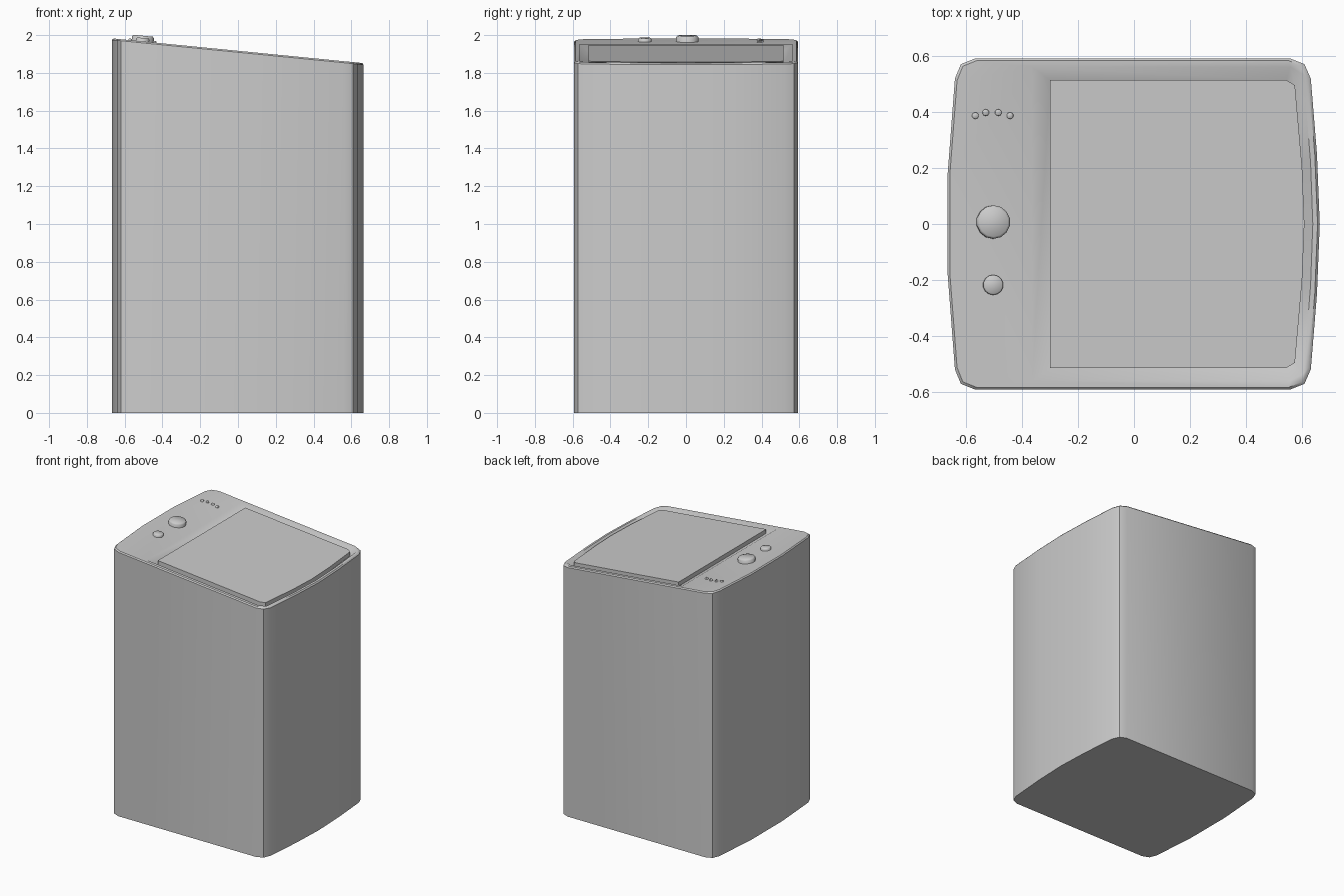
import bpy, bmesh, math
from mathutils import Matrix

if "Cube" in bpy.data.objects:
    bpy.data.objects.remove(bpy.data.objects["Cube"])

SLOPE = 0.0985


def top_z(x):
    return 1.917 - SLOPE * x


def mirror_loop(half):
    """Closed outline from a half profile with y >= 0."""
    return half + [(x, -y) for x, y in reversed(half) if y > 0]


def finish(bm, name, angle):
    bmesh.ops.recalc_face_normals(bm, faces=bm.faces)
    me = bpy.data.meshes.new(name)
    bm.to_mesh(me)
    bm.free()
    ob = bpy.data.objects.new(name, me)
    bpy.context.collection.objects.link(ob)
    bpy.ops.object.select_all(action='DESELECT')
    ob.select_set(True)
    bpy.context.view_layer.objects.active = ob
    bpy.ops.object.shade_smooth_by_angle(angle=math.radians(angle))
    return ob


def ring(bm, pts, drop):
    """Outline laid on the sloping top plane, lowered by drop (None = floor)."""
    return [bm.verts.new((x, y, 0 if drop is None else top_z(x) - drop)) for x, y in pts]


def skin(bm, a, b):
    n = len(a)
    for i in range(n):
        j = (i + 1) % n
        bm.faces.new((a[i], a[j], b[j], b[i]))


def loop_edges(bm, r):
    edges = []
    for i in range(len(r)):
        pair = (r[i], r[(i + 1) % len(r)])
        edges.append(bm.edges.get(pair) or bm.edges.new(pair))
    return edges


outline = mirror_loop([(-0.667, 0.18), (-0.641, 0.52), (-0.62, 0.572), (-0.57, 0.592),
                       (0.56, 0.592), (0.61, 0.572), (0.633, 0.52), (0.655, 0.25), (0.665, 0)])
recess = mirror_loop([(-0.365, 0.562), (0.56, 0.562), (0.607, 0.535), (0.632, 0.22), (0.64, 0)])
lid_pts = mirror_loop([(-0.3, 0.515), (0.545, 0.515), (0.576, 0.497), (0.602, 0.2), (0.61, 0)])

# Cabinet: walls, softened rim, sloping top and recess for the lid
bm = bmesh.new()
floor = ring(bm, outline, None)
wall_top = ring(bm, outline, 0.008)
rim = ring(bm, [(x * 0.988, y * 0.988) for x, y in outline], 0)
rec_top = ring(bm, recess, 0)
rec_low = ring(bm, lid_pts, 0.032)
bm.faces.new(floor)
skin(bm, floor, wall_top)
skin(bm, wall_top, rim)
skin(bm, rec_top, rec_low)
bm.faces.new(rec_low)
bmesh.ops.triangle_fill(bm, use_beauty=True, use_dissolve=False,
                        edges=loop_edges(bm, rim) + loop_edges(bm, rec_top))
finish(bm, "cabinet", 40)

# Lid: thin slab flush with the rim
bm = bmesh.new()
low = ring(bm, lid_pts, 0.031)
high = ring(bm, lid_pts, 0.0)
bm.faces.new(low)
bm.faces.new(high)
skin(bm, low, high)
finish(bm, "lid", 30)


# Controls: low cylinders with a chamfered top, tilted with the panel
def control(name, x, y, r, h, sides):
    bm = bmesh.new()
    bmesh.ops.create_cone(bm, cap_ends=True, segments=sides, radius1=r, radius2=r, depth=h + 0.02)
    top = [e for e in bm.edges if all(v.co.z > 0 for v in e.verts)]
    bmesh.ops.bevel(bm, geom=top, offset=h * 0.25, segments=1, affect='EDGES')
    bmesh.ops.translate(bm, verts=bm.verts, vec=(0, 0, (h - 0.02) / 2))
    bm.transform(Matrix.Translation((x, y, top_z(x))) @ Matrix.Rotation(math.atan(SLOPE), 4, 'Y'))
    finish(bm, name, 50)


control("main_knob", -0.505, 0.007, 0.06, 0.03, 14)
control("small_button", -0.505, -0.218, 0.036, 0.018, 14)
for i, (x, y) in enumerate([(-0.568, 0.388), (-0.531, 0.399), (-0.486, 0.399), (-0.444, 0.388)]):
    control(f"indicator_{i + 1}", x, y, 0.012, 0.008, 10)
